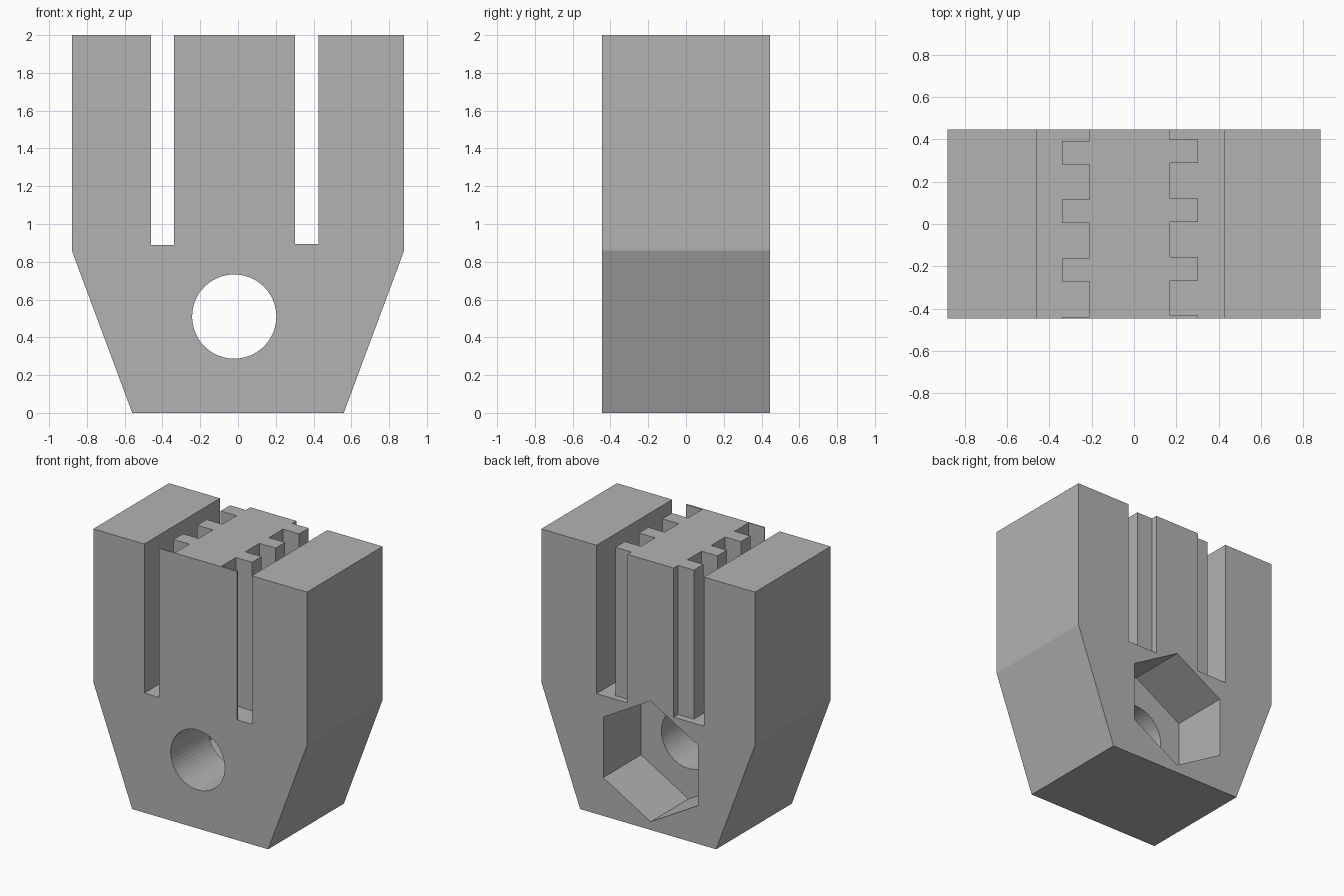
import bpy, bmesh, math
from mathutils import Vector

if "Cube" in bpy.data.objects:
    bpy.data.objects.remove(bpy.data.objects["Cube"], do_unlink=True)

grey = bpy.data.materials.new("plain grey")
grey.use_nodes = True
grey.diffuse_color = (0.45, 0.45, 0.45, 1)
grey.node_tree.nodes["Principled BSDF"].inputs["Base Color"].default_value = grey.diffuse_color

HALF_DEPTH = 0.445
HOLE = (-0.02, 0.51)      # hole centre in x and z


def prism(name, points, offset):
    """Extrude a closed loop of 3D points along an offset."""
    bm = bmesh.new()
    face = bm.faces.new([bm.verts.new(p) for p in points])
    out = bmesh.ops.extrude_face_region(bm, geom=[face])
    moved = [v for v in out["geom"] if isinstance(v, bmesh.types.BMVert)]
    bmesh.ops.translate(bm, verts=moved, vec=Vector(offset))
    bmesh.ops.recalc_face_normals(bm, faces=bm.faces)
    mesh = bpy.data.meshes.new(name)
    bm.to_mesh(mesh)
    bm.free()
    mesh.materials.append(grey)
    obj = bpy.data.objects.new(name, mesh)
    bpy.context.collection.objects.link(obj)
    return obj


def ring(radius, sides, y):
    """Regular polygon facing y, with a corner at the top."""
    angles = [math.tau * i / sides for i in range(sides)]
    return [(HOLE[0] + radius * math.sin(a), y, HOLE[1] + radius * math.cos(a)) for a in angles]


def toothed_slot(name, wall, tip, root, first, floor):
    """Slot with a flat outer wall and a row of square teeth inside."""
    pitch, width, end = 0.277, 0.111, 0.7
    points = [(wall, -end, floor), (wall, end, floor), (root, end, floor)]
    for i in range(3):
        back = first - i * pitch
        front = back - width
        points += [(root, back, floor), (tip, back, floor),
                   (tip, front, floor), (root, front, floor)]
    last = first - 3 * pitch
    points += [(root, last, floor), (tip, last, floor), (tip, -end, floor)]
    return prism(name, points, (0, 0, 2))


# Block with a tapered foot
right_side = [(0.56, 0), (0.88, 0.86), (0.88, 2)]
outline = right_side + [(-x, z) for x, z in reversed(right_side)]
body = prism("clamp_body", [(x, -HALF_DEPTH, z) for x, z in outline], (0, 2 * HALF_DEPTH, 0))

# Slots, round bolt hole and hexagonal nut pocket
cutters = [
    toothed_slot("right_slot_cutter", -0.46, -0.34, -0.21, 0.393, 0.89),
    toothed_slot("left_slot_cutter", 0.425, 0.303, 0.17, 0.398, 0.895),
    prism("bolt_hole_cutter", ring(0.223, 48, -0.7), (0, 1.4, 0)),
    prism("nut_pocket_cutter", ring(0.45, 6, 0), (0, 0.7, 0)),
]
for cutter in cutters:
    cutter.hide_render = True
    mod = body.modifiers.new(cutter.name, "BOOLEAN")
    mod.operation = "DIFFERENCE"
    mod.solver = "EXACT"
    mod.object = cutter

# Bake the cuts and drop the cutters
graph = bpy.context.evaluated_depsgraph_get()
cut_mesh = bpy.data.meshes.new_from_object(body.evaluated_get(graph))
body.modifiers.clear()
body.data = cut_mesh
for cutter in cutters:
    bpy.data.objects.remove(cutter, do_unlink=True)
